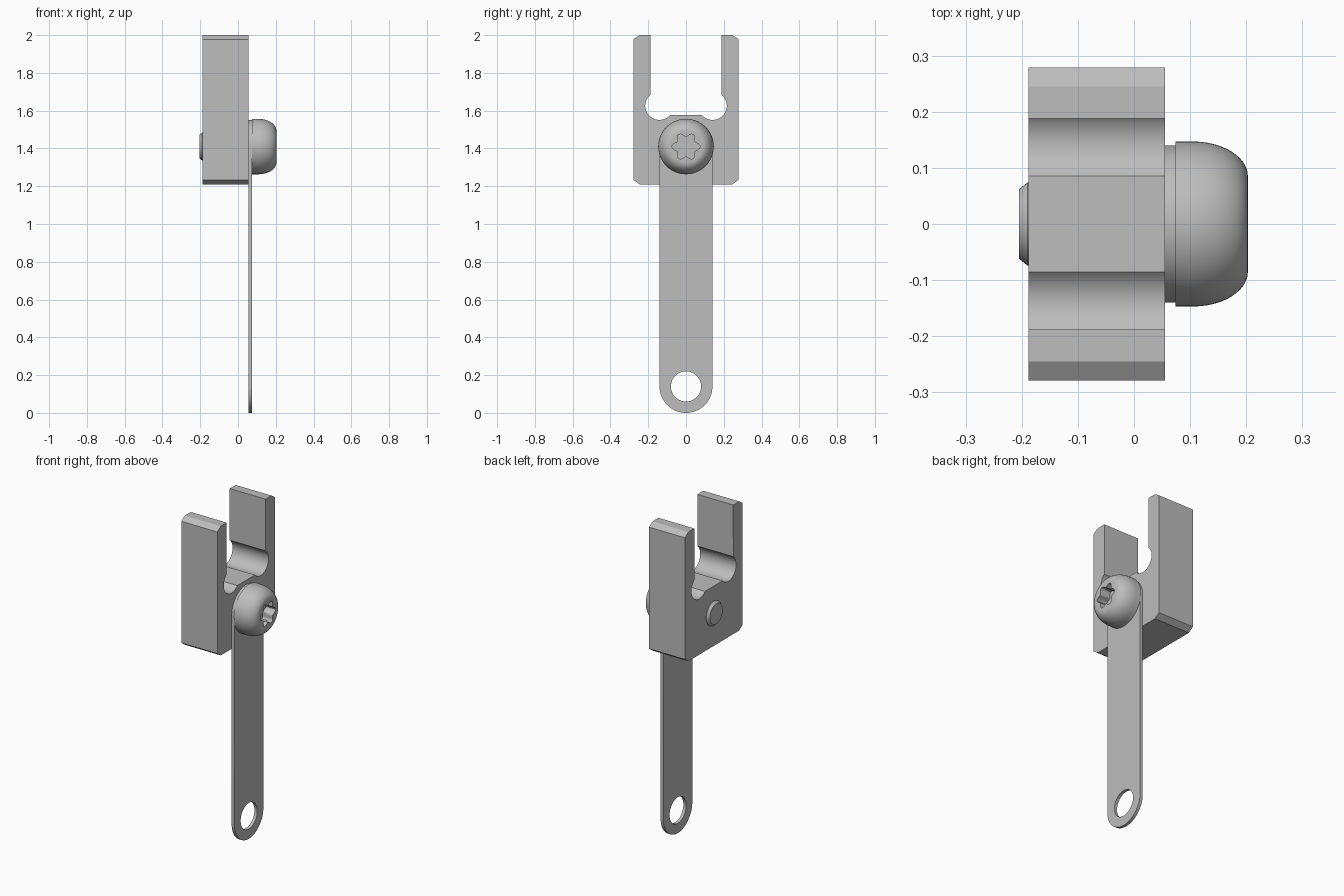
import bpy, bmesh
from math import sin, cos, pi, radians

cube = bpy.data.objects.get("Cube")
if cube:
    bpy.data.objects.remove(cube, do_unlink=True)

# One grey metal for everything
GREY = (0.51, 0.51, 0.51, 1)
metal = bpy.data.materials.new("grey metal")
metal.use_nodes = True
metal.diffuse_color = GREY
metal.node_tree.nodes["Principled BSDF"].inputs["Base Color"].default_value = GREY

PIVOT_Z = 1.41     # screw axis height
FRONT_X = 0.055    # clamp face the strap lies on
BACK_X = -0.188


def arc(y, z, r, start, end, steps):
    """Points of a circular arc in the YZ plane, angles in degrees."""
    angles = [radians(start + (end - start) * i / steps) for i in range(steps + 1)]
    return [(y + r * cos(a), z + r * sin(a)) for a in angles]


def finish(name, bm):
    bmesh.ops.recalc_face_normals(bm, faces=bm.faces)
    mesh = bpy.data.meshes.new(name)
    bm.to_mesh(mesh)
    bm.free()
    mesh.materials.append(metal)
    obj = bpy.data.objects.new(name, mesh)
    bpy.context.collection.objects.link(obj)
    return obj


def prism(name, outline, x0, x1):
    """Extrude a YZ outline from x0 to x1."""
    bm = bmesh.new()
    face = bm.faces.new([bm.verts.new((x0, y, z)) for y, z in outline])
    grown = bmesh.ops.extrude_face_region(bm, geom=[face])["geom"]
    moved = [v for v in grown if isinstance(v, bmesh.types.BMVert)]
    bmesh.ops.translate(bm, vec=(x1 - x0, 0, 0), verts=moved)
    return finish(name, bm)


def lathe(name, profile, z, steps=64):
    """Turn an (x, radius) profile around the X axis at height z."""
    bm = bmesh.new()
    verts = [bm.verts.new((x, r, z)) for x, r in profile]
    edges = [bm.edges.new(pair) for pair in zip(verts, verts[1:])]
    bmesh.ops.spin(bm, geom=verts + edges, cent=(0, 0, z), axis=(1, 0, 0),
                   angle=2 * pi, steps=steps)
    bmesh.ops.remove_doubles(bm, verts=bm.verts, dist=1e-5)
    return finish(name, bm)


def cut(obj, cutter):
    """Subtract the cutter, bake the result and drop the cutter."""
    cutter.hide_render = True
    mod = obj.modifiers.new("cut", "BOOLEAN")
    mod.operation, mod.solver, mod.object = "DIFFERENCE", "EXACT", cutter
    graph = bpy.context.evaluated_depsgraph_get()
    baked = bpy.data.meshes.new_from_object(obj.evaluated_get(graph))
    obj.modifiers.clear()
    obj.data = baked
    bpy.data.objects.remove(cutter, do_unlink=True)


# Forked clamp: half outline from the top of the saddle round to the base, mirrored
half = arc(0.141, 1.626, 0.075, -138, 51, 28)
half += [(0.188, 2), (0.245, 2), (0.279, 1.978), (0.279, 1.234), (0.245, 1.21)]
clamp = prism("forked_clamp", half + [(-y, z) for y, z in reversed(half)],
              BACK_X, FRONT_X)

# Flat strap with rounded ends and an eyelet
strap_outline = arc(0, PIVOT_Z, 0.14, 0, 180, 32) + arc(0, 0.14, 0.14, 180, 360, 32)
strap = prism("strap", strap_outline, FRONT_X, 0.074)
cut(strap, prism("eyelet_cutter", arc(0, 0.14, 0.08, 0, 352.5, 47), 0, 0.2))

# Round-headed screw: chamfered tip, shaft, domed head
dome = [(0.105 + 0.098 * sin(t), 0.085 + 0.062 * cos(t))
        for t in (i * pi / 24 for i in range(13))]
screw = lathe("screw", [(-0.205, 0), (-0.205, 0.062), (-0.190, 0.074), (0.074, 0.074),
                        (0.074, 0.147)] + dome + [(0.203, 0)], PIVOT_Z)

# Six-lobed drive socket
star = []
for i in range(72):
    a = 2 * pi * i / 72
    r = 0.063 + 0.011 * cos(6 * a)
    star.append((r * cos(a), PIVOT_Z + r * sin(a)))
cut(screw, prism("socket_cutter", star, 0.135, 0.3))

# Smooth shading with sharp edges kept
bpy.ops.object.select_all(action="DESELECT")
for obj in (clamp, strap, screw):
    obj.select_set(True)
bpy.context.view_layer.objects.active = clamp
bpy.ops.object.shade_smooth_by_angle(angle=radians(28))
